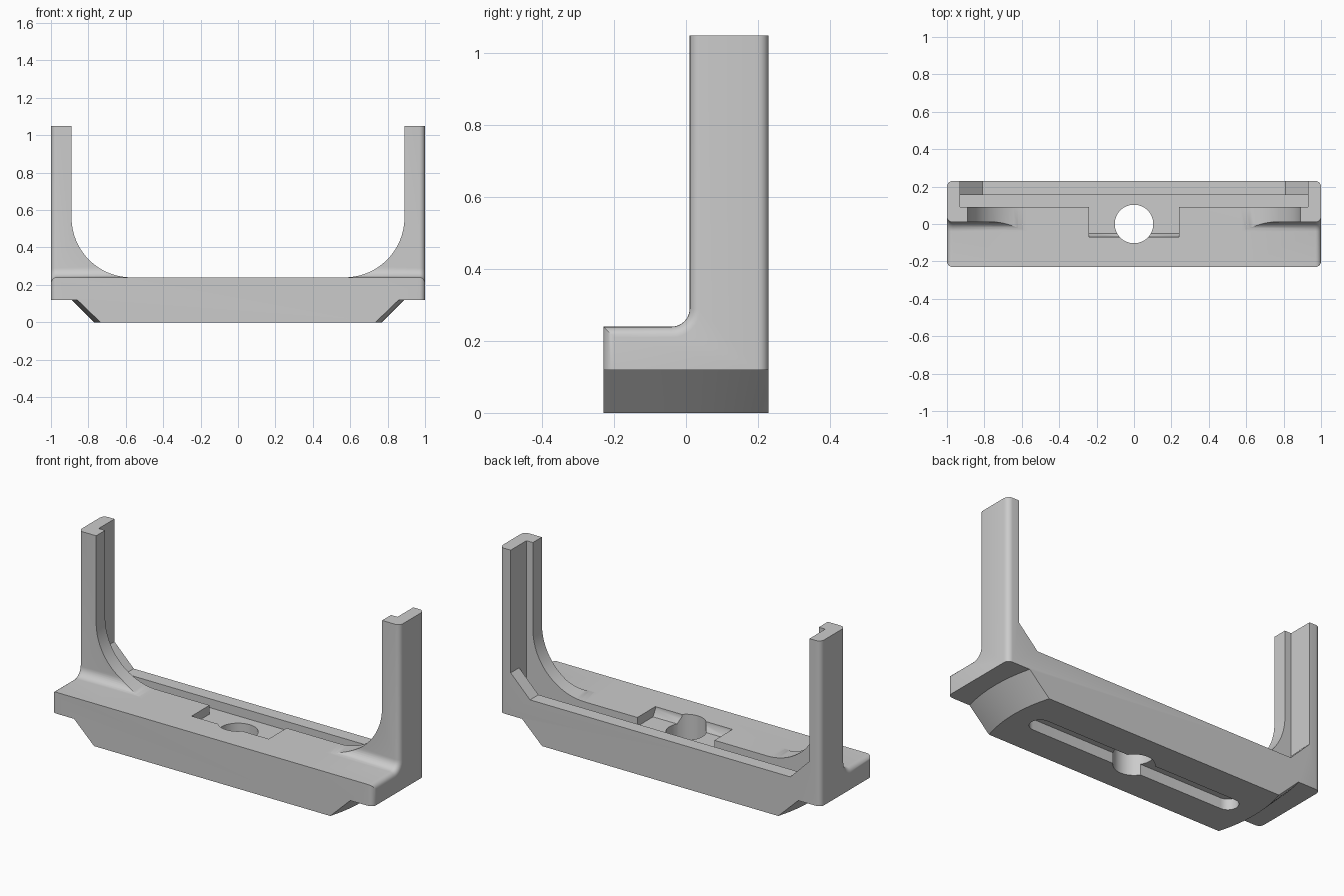
import bpy, bmesh, math

cube = bpy.data.objects.get("Cube")
if cube:
    bpy.data.objects.remove(cube, do_unlink=True)

HALF_W, HALF_D, DECK, TOP = 1.0, 0.23, 0.24, 1.05
POCKET = 0.19
POST_FRONT, LIP_BACK, RAIL_FRONT = 0.01, 0.09, 0.155

grey = bpy.data.materials.new("plain_grey")
grey.use_nodes = True
colour = (0.6, 0.6, 0.6, 1)
grey.diffuse_color = colour
grey.node_tree.nodes["Principled BSDF"].inputs["Base Color"].default_value = colour


def arc(cx, cz, r, start, end, steps):
    angles = [math.radians(start + (end - start) * i / steps) for i in range(steps + 1)]
    return [(cx + r * math.cos(a), cz + r * math.sin(a)) for a in angles]


def mirrored(half):
    """Close a right-hand outline with its mirror image."""
    return half + [(-u, v) for u, v in reversed(half)]


def finish(name, bm):
    bmesh.ops.recalc_face_normals(bm, faces=bm.faces)
    mesh = bpy.data.meshes.new(name)
    bm.to_mesh(mesh)
    bm.free()
    obj = bpy.data.objects.new(name, mesh)
    bpy.context.collection.objects.link(obj)
    mesh.materials.append(grey)
    return obj


def prism_mesh(points, axis, lo, hi):
    place = {"x": lambda u, v, t: (t, u, v),
             "y": lambda u, v, t: (u, t, v),
             "z": lambda u, v, t: (u, v, t)}[axis]
    bm = bmesh.new()
    rings = [[bm.verts.new(place(u, v, t)) for u, v in points] for t in (lo, hi)]
    for ring in rings:
        bm.faces.new(ring)
    n = len(points)
    for i in range(n):
        j = (i + 1) % n
        bm.faces.new((rings[0][i], rings[0][j], rings[1][j], rings[1][i]))
    bmesh.ops.recalc_face_normals(bm, faces=bm.faces)
    return bm


def prism(name, points, axis, lo, hi):
    return finish(name, prism_mesh(points, axis, lo, hi))


def combine(target, tool, operation):
    tool.hide_render = True
    mod = target.modifiers.new("cut", "BOOLEAN")
    mod.operation, mod.solver, mod.object = operation, "EXACT", tool
    bpy.context.view_layer.objects.active = target
    bpy.ops.object.modifier_apply(modifier=mod.name)
    bpy.data.objects.remove(tool, do_unlink=True)


# L-shaped side profile, filleted inside, with rounded outer side edges
side = [(-HALF_D, 0), (HALF_D, 0), (HALF_D, TOP), (POST_FRONT, TOP)]
side += arc(POST_FRONT - 0.05, DECK + 0.05, 0.05, 0, -90, 8) + [(-HALF_D, DECK)]
bm = prism_mesh(side, "x", -HALF_W, HALF_W)
rim = []
for e in bm.edges:
    a, b = (v.co for v in e.verts)
    flat_end = abs(a.z - b.z) < 1e-5 and (a.z < 0.01 or a.z > TOP - 0.01)
    if abs(a.x - b.x) < 1e-5 and not flat_end:
        rim.append(e)
bmesh.ops.bevel(bm, geom=rim, offset=0.03, segments=5, profile=0.5, affect="EDGES")
frame = finish("bracket_frame", bm)

# U-shaped front profile with large inner fillets, over a conical foot
front = mirrored([(HALF_W + 0.1, 0.12), (HALF_W + 0.1, TOP + 0.1), (0.89, TOP + 0.1)]
                 + arc(0.57, DECK + 0.32, 0.32, 0, -90, 20))
outline = prism("front_outline", front, "y", -1.2, 1.2)
bm = bmesh.new()
bmesh.ops.create_cone(bm, cap_ends=True, segments=128, radius1=0.75, radius2=0.93, depth=0.18)
bmesh.ops.translate(bm, verts=bm.verts, vec=(0, 0, 0.07))
combine(outline, finish("foot_cone", bm), "UNION")
combine(frame, outline, "INTERSECT")

# Rear rebate with chamfered lower corners
rebate = mirrored([(0.93, TOP + 0.2), (0.93, DECK + 0.12), (0.81, DECK)])
combine(frame, prism("rebate", rebate, "y", LIP_BACK, 0.5), "DIFFERENCE")

# Narrow groove between the deck and the rear rail
groove = mirrored([(0.93, 0.5), (0.93, POCKET)])
combine(frame, prism("groove", groove, "y", LIP_BACK, RAIL_FRONT), "DIFFERENCE")

# Deck pocket with a sloped front wall
pocket = [(-0.07, 0.4), (-0.07, 0.225), (-0.05, POCKET), (0.12, POCKET), (0.12, 0.4)]
combine(frame, prism("pocket", pocket, "x", -0.24, 0.24), "DIFFERENCE")

# Long slot underneath and the round through hole
slot = arc(0.6, 0, 0.055, -90, 90, 16) + arc(-0.6, 0, 0.055, 90, 270, 16)
combine(frame, prism("slot", slot, "z", -0.1, 0.06), "DIFFERENCE")
hole = arc(0, 0, 0.103, 0, 360, 48)[:-1]
combine(frame, prism("hole", hole, "z", -0.1, 0.4), "DIFFERENCE")

bpy.ops.object.select_all(action="DESELECT")
frame.select_set(True)
bpy.context.view_layer.objects.active = frame
bpy.ops.object.shade_smooth_by_angle(angle=math.radians(30))
